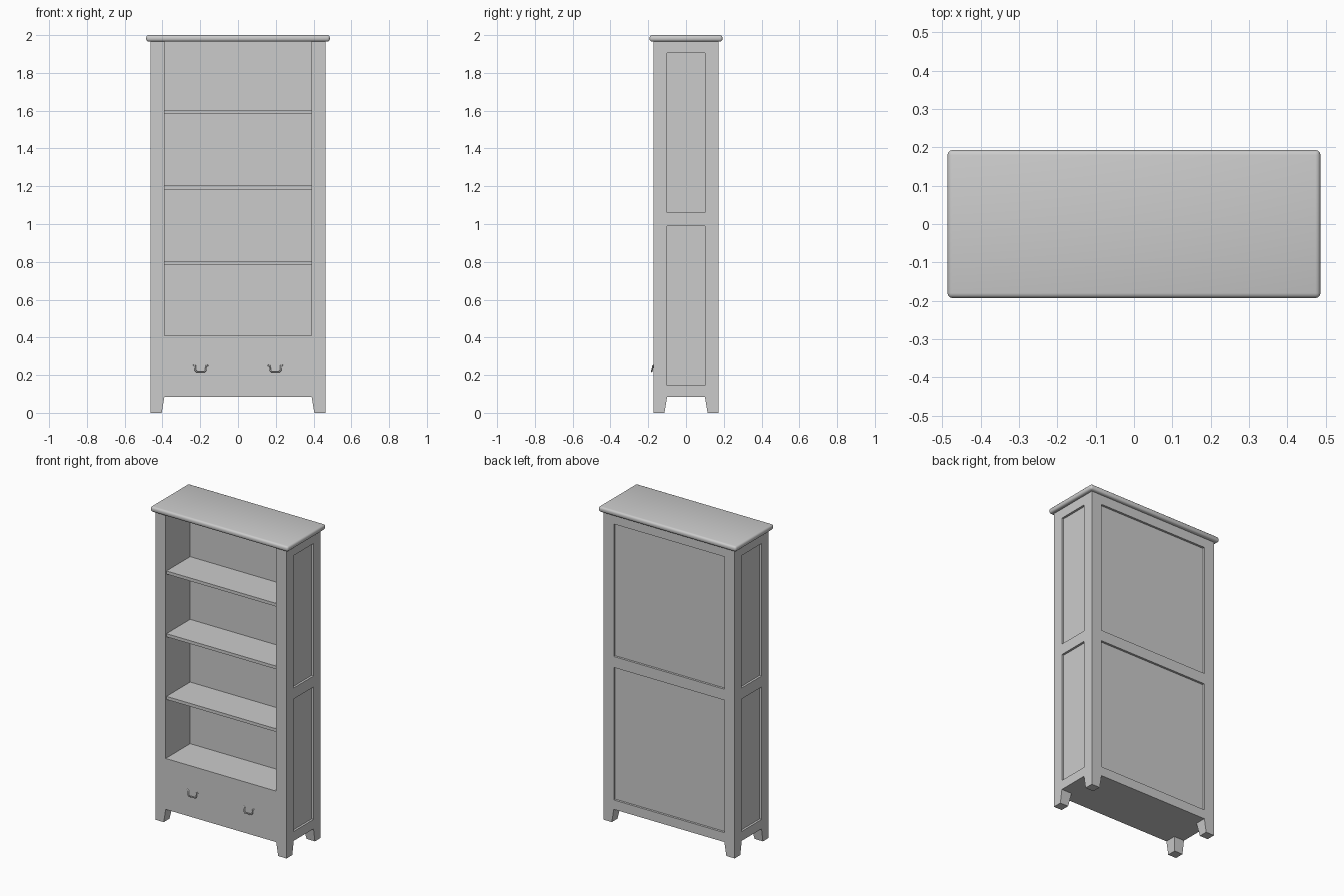
import bpy
import bmesh
import math
from mathutils import Vector

cube = bpy.data.objects.get("Cube")
if cube:
    bpy.data.objects.remove(cube, do_unlink=True)

GREY = (0.6, 0.6, 0.6, 1.0)
paint = bpy.data.materials.new("grey paint")
paint.use_nodes = True
paint.diffuse_color = GREY
paint.node_tree.nodes["Principled BSDF"].inputs["Base Color"].default_value = GREY


def add_box(bm, lo, hi):
    """Add a box between two corners and return its vertices."""
    lo, hi = Vector(lo), Vector(hi)
    verts = bmesh.ops.create_cube(bm, size=1)["verts"]
    for v in verts:
        v.co = (lo + hi) / 2 + v.co * (hi - lo)
    return verts


def finish(bm, name):
    mesh = bpy.data.meshes.new(name)
    bm.to_mesh(mesh)
    bm.free()
    mesh.materials.append(paint)
    obj = bpy.data.objects.new(name, mesh)
    bpy.context.collection.objects.link(obj)
    return obj


def carve(target, cutter):
    """Cut one object out of another, then discard the cutter."""
    cutter.hide_render = True
    mod = target.modifiers.new("carve", "BOOLEAN")
    mod.operation = "DIFFERENCE"
    mod.solver = "EXACT"
    mod.object = cutter
    bpy.context.view_layer.objects.active = target
    bpy.ops.object.modifier_apply(modifier=mod.name)
    bpy.data.objects.remove(cutter, do_unlink=True)


# Main dimensions
HALF_W, FRONT, BACK = 0.463, -0.172, 0.171
CARCASS_TOP, SLAB_TOP = 1.968, 2.0
OPEN_HALF, OPEN_FLOOR, OPEN_BACK = 0.39, 0.41, 0.075
RECESS = 0.014
PANEL_LEVELS = [(0.145, 0.99), (1.06, 1.905)]
LEG_TOP = 0.085

# Carcass
bm = bmesh.new()
add_box(bm, (-HALF_W, FRONT, 0), (HALF_W, BACK, CARCASS_TOP))
carcass = finish(bm, "carcass")

# Shelf opening plus sunk side and back panels
bm = bmesh.new()
add_box(bm, (-OPEN_HALF, FRONT - 0.1, OPEN_FLOOR),
        (OPEN_HALF, OPEN_BACK, CARCASS_TOP + 0.1))
for low, high in PANEL_LEVELS:
    add_box(bm, (-0.39, BACK - RECESS, low), (0.39, BACK + 0.1, high))
    add_box(bm, (HALF_W - RECESS, -0.1, low), (HALF_W + 0.1, 0.1, high))
    add_box(bm, (-HALF_W - 0.1, -0.1, low), (-HALF_W + RECESS, 0.1, high))
carve(carcass, finish(bm, "recess_cutter"))

# Gaps between the tapered legs, first across the width, then the depth
for axis, half in ((0, 0.39), (1, 0.1)):
    bm = bmesh.new()
    size = [1, 1]
    size[axis] = half
    verts = add_box(bm, (-size[0], -size[1], -LEG_TOP),
                    (size[0], size[1], LEG_TOP))
    for v in verts:
        if v.co.z < 0:
            v.co[axis] += math.copysign(0.028, v.co[axis])
    carve(carcass, finish(bm, "leg_gap_cutter"))

# Shelves
for i, z in enumerate((0.803, 1.203, 1.603)):
    bm = bmesh.new()
    add_box(bm, (-OPEN_HALF - 0.01, FRONT + 0.008, z - 0.02),
            (OPEN_HALF + 0.01, OPEN_BACK + 0.01, z))
    finish(bm, f"shelf_{i + 1}")

# Top slab with rounded edges
bm = bmesh.new()
add_box(bm, (-0.486, -0.193, CARCASS_TOP - 0.002), (0.486, 0.193, SLAB_TOP))
bmesh.ops.bevel(bm, geom=bm.edges[:], offset=0.013, segments=3,
                profile=0.5, affect="EDGES")
top = finish(bm, "top_slab")
bpy.ops.object.select_all(action="DESELECT")
top.select_set(True)
bpy.context.view_layer.objects.active = top
bpy.ops.object.shade_smooth_by_angle(angle=math.radians(40))

# Drawer handles: a bent bar with small outward feet
HALF_PATH = [(0.039, 0.002, 0.252), (0.029, -0.003, 0.25),
             (0.028, -0.008, 0.226), (0.022, -0.009, 0.219)]
path = [(-x, y, z) for x, y, z in HALF_PATH] + HALF_PATH[::-1]
for side, x in (("right", -0.198), ("left", 0.198)):
    curve = bpy.data.curves.new(f"{side}_handle", "CURVE")
    curve.dimensions = "3D"
    curve.bevel_depth = 0.0045
    curve.bevel_resolution = 1
    curve.use_fill_caps = True
    spline = curve.splines.new("POLY")
    spline.points.add(len(path) - 1)
    for point, co in zip(spline.points, path):
        point.co = (*co, 1)
    curve.materials.append(paint)
    handle = bpy.data.objects.new(f"{side}_handle", curve)
    handle.location = (x, FRONT, 0)
    bpy.context.collection.objects.link(handle)
